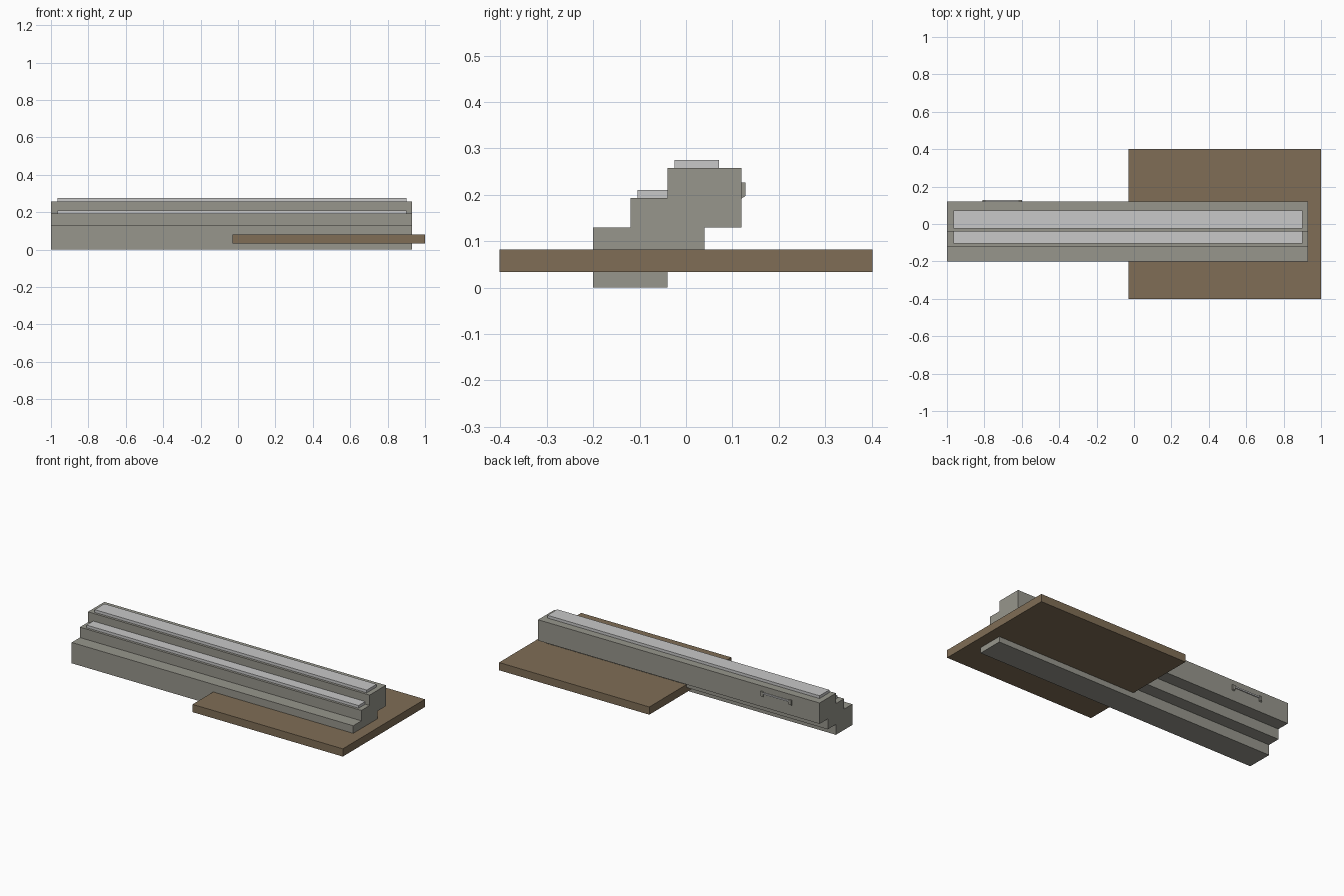
import bpy, bmesh

if "Cube" in bpy.data.objects:
    bpy.data.objects.remove(bpy.data.objects["Cube"])


def material(name, rgb):
    m = bpy.data.materials.new(name)
    m.diffuse_color = (*rgb, 1)
    m.use_nodes = True
    m.node_tree.nodes["Principled BSDF"].inputs["Base Color"].default_value = m.diffuse_color
    return m


concrete = material("warm_grey", (0.31, 0.305, 0.265))
pale = material("pale_grey", (0.58, 0.58, 0.58))
wood = material("brown", (0.215, 0.155, 0.093))


def prism(name, profile, x0, x1, mat):
    """Extrude a (y, z) profile along x."""
    bm = bmesh.new()
    face = bm.faces.new([bm.verts.new((x0, y, z)) for y, z in profile])
    ext = bmesh.ops.extrude_face_region(bm, geom=[face])
    moved = [v for v in ext["geom"] if isinstance(v, bmesh.types.BMVert)]
    bmesh.ops.translate(bm, verts=moved, vec=(x1 - x0, 0, 0))
    bmesh.ops.recalc_face_normals(bm, faces=bm.faces)
    mesh = bpy.data.meshes.new(name)
    bm.to_mesh(mesh)
    bm.free()
    mesh.materials.append(mat)
    obj = bpy.data.objects.new(name, mesh)
    bpy.context.collection.objects.link(obj)
    return obj


def box(name, x, y, z, mat):
    return prism(name, [(y[0], z[0]), (y[1], z[0]), (y[1], z[1]), (y[0], z[1])], *x, mat)


# Stepped body: three tiers with a matching stepped underside
RISE, RUN = 0.0645, 0.08
tiers = [(-0.20, 0), (-0.04, 0), (-0.04, RISE), (0.04, RISE), (0.04, 2 * RISE),
         (0.12, 2 * RISE), (0.12, 4 * RISE), (-0.04, 4 * RISE), (-0.04, 3 * RISE),
         (-0.12, 3 * RISE), (-0.12, 2 * RISE), (-0.20, 2 * RISE)]
prism("stepped_body", tiers, -1.0, 0.93, concrete)

# Raised strips on the two upper tiers
box("middle_strip", (-0.965, 0.90), (-0.105, -0.038), (0.19, 0.21), pale)
box("top_strip", (-0.965, 0.90), (-0.025, 0.071), (0.255, 0.275), pale)

# Base slab
box("base_slab", (-0.03, 1.0), (-0.402, 0.402), (0.034, 0.082), wood)

# Handle on the back: two brackets with a sloped lower edge and a thin bar
bracket = [(0.118, 0.191), (0.128, 0.197), (0.128, 0.226), (0.118, 0.226)]
for side, x in (("left", -0.81), ("right", -0.617)):
    prism(f"handle_bracket_{side}", bracket, x, x + 0.017, concrete)
box("handle_bar", (-0.80, -0.61), (0.121, 0.127), (0.212, 0.221), pale)
